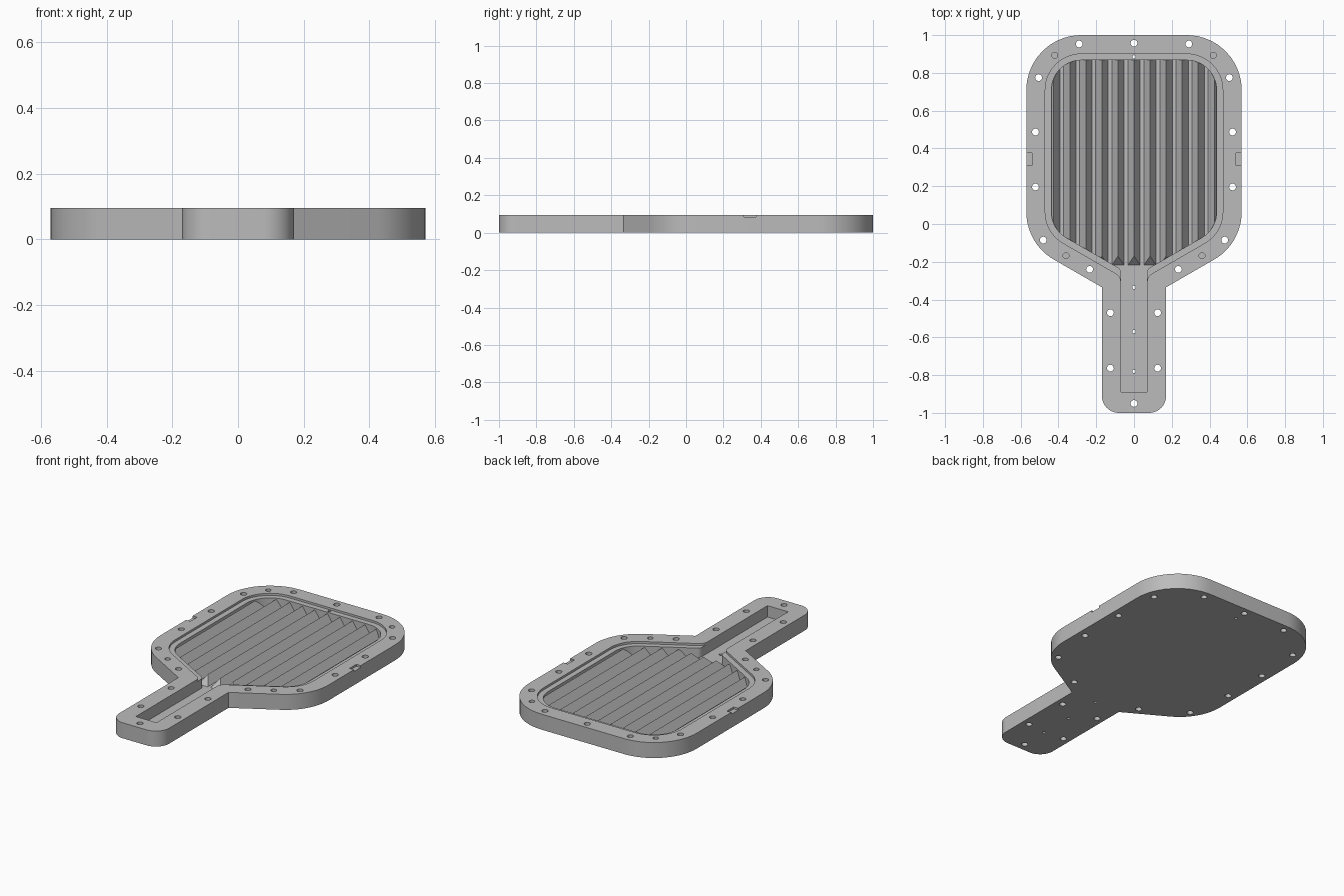
import bpy, bmesh, math
from mathutils import Vector

if "Cube" in bpy.data.objects:
    bpy.data.objects.remove(bpy.data.objects["Cube"], do_unlink=True)

HEIGHT, FLOOR, LEDGE = 0.095, 0.025, 0.082
TAN, COS = math.tan(math.radians(30)), math.cos(math.radians(30))

gray = bpy.data.materials.new("plain gray")
gray.use_nodes = True
gray.diffuse_color = (0.5, 0.5, 0.5, 1)
gray.node_tree.nodes["Principled BSDF"].inputs["Base Color"].default_value = gray.diffuse_color


def make_object(name, bm):
    bmesh.ops.recalc_face_normals(bm, faces=bm.faces)
    mesh = bpy.data.meshes.new(name)
    bm.to_mesh(mesh)
    bm.free()
    mesh.materials.append(gray)
    obj = bpy.data.objects.new(name, mesh)
    bpy.context.collection.objects.link(obj)
    return obj


def rounded(corners, steps=12):
    """Fillet each (x, y, radius) corner of a closed outline."""
    out = []
    for i, (x, y, r) in enumerate(corners):
        p = Vector((x, y))
        if r == 0:
            out.append(p)
            continue
        a = (Vector(corners[i - 1][:2]) - p).normalized()
        b = (Vector(corners[(i + 1) % len(corners)][:2]) - p).normalized()
        half = a.angle(b) / 2
        center = p + (a + b).normalized() * (r / math.sin(half))
        start = p + a * (r / math.tan(half)) - center
        end = p + b * (r / math.tan(half)) - center
        for k in range(steps + 1):
            out.append(center + start.lerp(end, k / steps).normalized() * r)
    return out


def paddle(inset, handle, end_y, end_r, neck_r):
    """Mirrored paddle outline, moved inwards from the rim."""
    side, top, r = 0.57 - inset, 1 - inset, 0.29 - inset

    def slant(x):
        return -0.335 + (x - 0.17) * TAN + inset / COS

    half = [(handle, end_y, end_r), (handle, slant(handle), neck_r),
            (side, slant(side), r), (side, top, r)]
    return rounded(half + [(-x, y, q) for x, y, q in reversed(half)])


def prism(bm, outline, z0, z1):
    low = [bm.verts.new((x, y, z0)) for x, y in outline]
    high = [bm.verts.new((x, y, z1)) for x, y in outline]
    bm.faces.new(low)
    bm.faces.new(high)
    n = len(low)
    for i in range(n):
        j = (i + 1) % n
        bm.faces.new((low[i], low[j], high[j], high[i]))


def solid(name, outline, z0, z1):
    bm = bmesh.new()
    prism(bm, outline, z0, z1)
    return make_object(name, bm)


def circle(x, y, r, n=20):
    return [(x + r * math.cos(math.tau * i / n), y + r * math.sin(math.tau * i / n)) for i in range(n)]


def combine(target, cutter, operation):
    mod = target.modifiers.new(operation.lower(), "BOOLEAN")
    mod.operation, mod.object, mod.solver = operation, cutter, "EXACT"
    bpy.context.view_layer.objects.active = target
    bpy.ops.object.modifier_apply(modifier=mod.name)
    bpy.data.objects.remove(cutter, do_unlink=True)


def smooth(obj):
    bpy.ops.object.select_all(action="DESELECT")
    obj.select_set(True)
    bpy.context.view_layer.objects.active = obj
    bpy.ops.object.shade_smooth_by_angle(angle=math.radians(25))


# Tray body, with deep pocket and shallow seating ledge
tray = solid("tray_body", paddle(0, 0.17, -1, 0.09, 0), 0, HEIGHT)
deep = paddle(0.133, 0.07, -0.89, 0, 0.03)
combine(tray, solid("pocket_cutter", deep, FLOOR, 0.2), "DIFFERENCE")
combine(tray, solid("ledge_cutter", paddle(0.1, 0.07, -0.89, 0, 0.05), LEDGE, 0.2), "DIFFERENCE")

# Bolt holes, drain holes, blind dowel holes and side notches
bolts = [(0.29, 0.953), (0.505, 0.775), (0.522, 0.487), (0.522, 0.196),
         (0.48, -0.085), (0.235, -0.24), (0.125, -0.47), (0.125, -0.763)]
dowels = [(0.42, 0.893), (0.36, -0.168)]
bm = bmesh.new()
for s in (-1, 1):
    for x, y in bolts:
        prism(bm, circle(s * x, y, 0.018), -0.1, 0.2)
    for x, y in dowels:
        prism(bm, circle(s * x, y, 0.016), 0.05, 0.2)
    prism(bm, [(s * 0.54, 0.31), (s * 0.6, 0.31), (s * 0.6, 0.375), (s * 0.54, 0.375)], 0.083, 0.2)
for y in (0.957, -0.95):
    prism(bm, circle(0, y, 0.018), -0.1, 0.2)
for y in (0.885, -0.335, -0.57, -0.78):
    prism(bm, circle(0, y, 0.009), -0.1, 0.2)
combine(tray, make_object("hole_cutter", bm), "DIFFERENCE")
smooth(tray)

# Triangular ridges along the pocket floor, sloped at the neck end
bm = bmesh.new()
for k in range(-5, 6):
    x, w, z, front = k * 0.085, 0.034, FLOOR - 0.002, -0.22
    a, b = [[bm.verts.new(p) for p in ((x - w, y, z), (x + w, y, z), (x, peak, FLOOR + 0.05))]
            for y, peak in ((front, front + 0.05), (1, 1))]
    bm.faces.new(a)
    bm.faces.new(b)
    for i in range(3):
        j = (i + 1) % 3
        bm.faces.new((a[i], a[j], b[j], b[i]))
ridges = make_object("floor_ridges", bm)
combine(ridges, solid("ridge_trim", deep, 0, 0.2), "INTERSECT")
